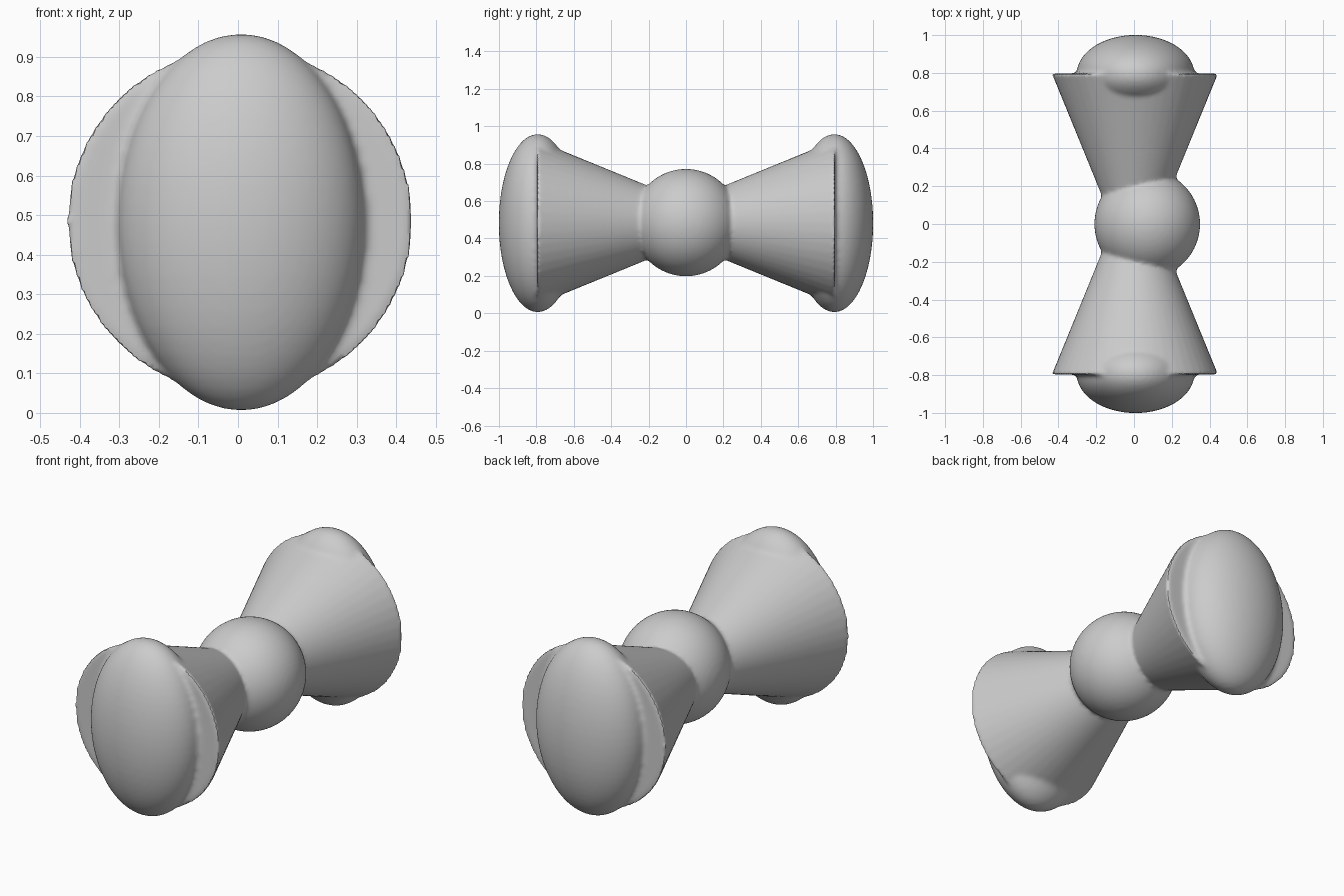
import bpy, bmesh, math
from mathutils import Matrix

if "Cube" in bpy.data.objects:
    bpy.data.objects.remove(bpy.data.objects["Cube"])

ZC = 0.482
grey = bpy.data.materials.new("plain grey")
grey.diffuse_color = (0.6, 0.6, 0.6, 1)
grey.use_nodes = True
grey.node_tree.nodes["Principled BSDF"].inputs["Base Color"].default_value = grey.diffuse_color

bm = bmesh.new()


def ball(center, radii):
    """Ellipsoid added to the shared mesh."""
    m = Matrix.Translation(center) @ Matrix.Diagonal((*radii, 1))
    bmesh.ops.create_uvsphere(bm, u_segments=64, v_segments=32, radius=1, matrix=m)


def wing(side):
    """Capped cone flaring outward from the knot along y."""
    y0, y1 = 0.1, 0.797
    m = Matrix.Translation((0.005, side * (y0 + y1) / 2, ZC + 0.003)) \
        @ Matrix.Rotation(-side * math.pi / 2, 4, 'X')
    bmesh.ops.create_cone(bm, cap_ends=True, segments=48, radius1=0.155,
                          radius2=0.44, depth=y1 - y0, matrix=m)


# Round centre knot
ball((0.07, 0, ZC + 0.003), (0.28, 0.285, 0.287))

# Flared wings with a bulging oval cushion on each end
for side in (-1, 1):
    wing(side)
    ball((0.008, side * 0.793, ZC), (0.312, 0.208, 0.476))

mesh = bpy.data.meshes.new("bow_tie")
bm.to_mesh(mesh)
bm.free()
bow = bpy.data.objects.new("bow_tie", mesh)
bpy.context.collection.objects.link(bow)
mesh.materials.append(grey)

# Fuse the parts into one skin with soft creases
fuse = bow.modifiers.new("fuse", 'REMESH')
fuse.mode = 'VOXEL'
fuse.voxel_size = 0.012
fuse.use_smooth_shade = True
soft = bow.modifiers.new("soften", 'SMOOTH')
soft.factor = 0.5
soft.iterations = 5

# Bake the fused skin
dg = bpy.context.evaluated_depsgraph_get()
skin = bpy.data.meshes.new_from_object(bow.evaluated_get(dg))
bow.modifiers.clear()
bow.data = skin
skin.materials.clear()
skin.materials.append(grey)
for p in skin.polygons:
    p.material_index = 0
    p.use_smooth = True
bpy.context.view_layer.objects.active = bow
bow.select_set(True)
bpy.ops.object.shade_smooth_by_angle(angle=math.radians(50))
